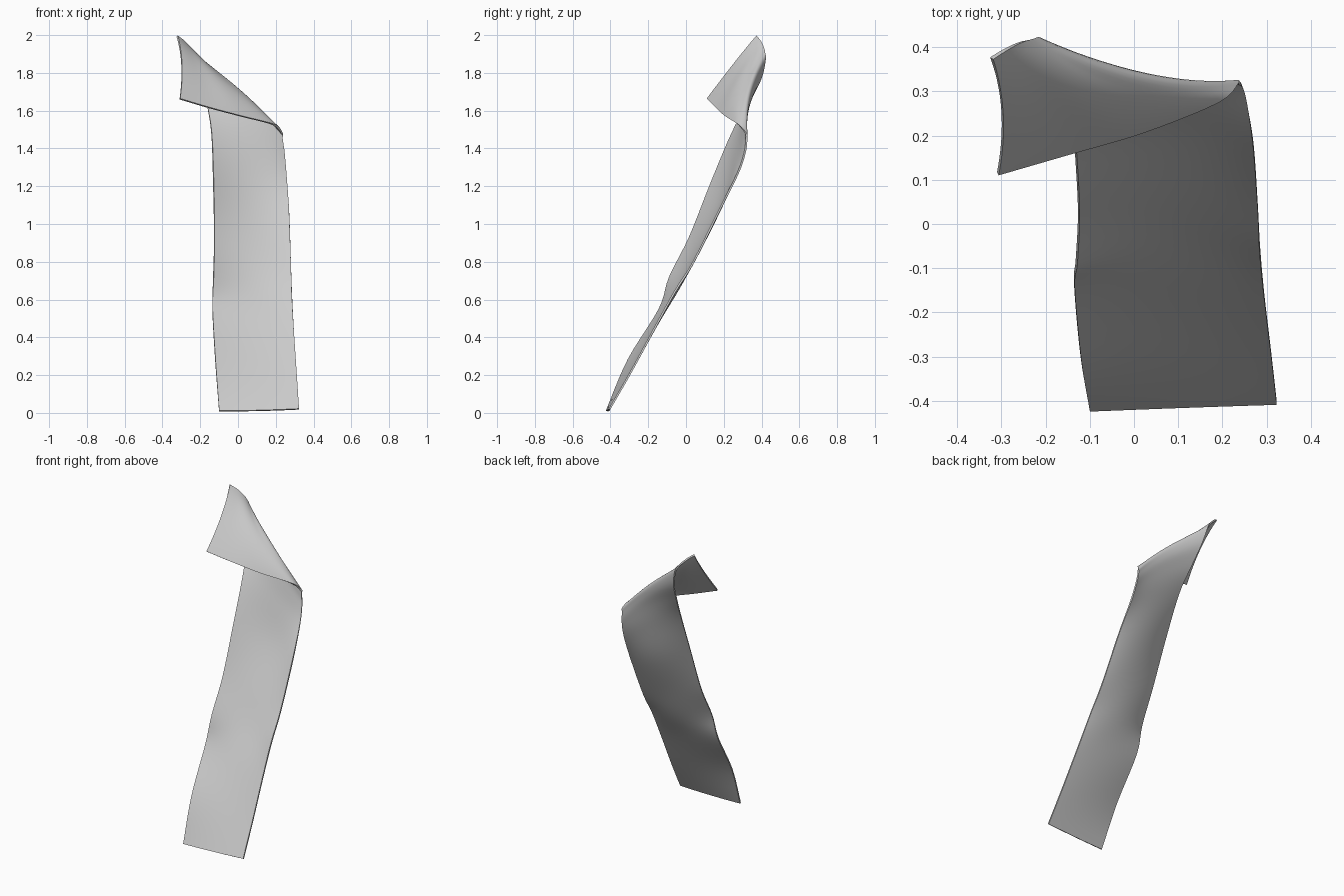
import bpy, bmesh
from mathutils import Vector

if "Cube" in bpy.data.objects:
    bpy.data.objects.remove(bpy.data.objects["Cube"])

# Guide rails along the cloth: left edge, centre line, right edge.
# Matching entries share a row, so row 9 follows the diagonal fold.
LEFT = [(-.10, -.42, .01), (-.12, -.305, .28), (-.135, -.14, .55), (-.13, -.085, .72),
        (-.125, .02, .93), (-.13, .135, 1.22), (-.14, .245, 1.48), (-.165, .33, 1.64),
        (-.19, .395, 1.77), (-.215, .418, 1.87), (-.235, .417, 1.91), (-.26, .41, 1.94),
        (-.29, .395, 1.97), (-.322, .375, 1.995)]
MID = [(.11, -.412, .012), (.095, -.285, .25), (.08, -.14, .50), (.08, -.035, .68),
       (.08, .06, .87), (.08, .195, 1.15), (.07, .268, 1.38), (.06, .308, 1.53),
       (.045, .33, 1.62), (.025, .333, 1.69), (-.02, .305, 1.715), (-.10, .28, 1.75),
       (-.20, .265, 1.79), (-.298, .25, 1.84)]
RIGHT = [(.323, -.405, .02), (.31, -.29, .22), (.295, -.165, .45), (.285, -.06, .64),
         (.28, .04, .80), (.27, .18, 1.08), (.255, .275, 1.27), (.245, .312, 1.38),
         (.236, .320, 1.45), (.234, .317, 1.478), (.19, .278, 1.525), (.02, .21, 1.57),
         (-.15, .16, 1.615), (-.308, .114, 1.662)]
STEPS, COLS, THICK = 5, 20, 0.01


def smooth_rail(points):
    """Catmull-Rom spline through the points."""
    p = [Vector(q) for q in points]
    p = [2 * p[0] - p[1]] + p + [2 * p[-1] - p[-2]]
    out = []
    for i in range(1, len(p) - 2):
        a, b, c, d = p[i - 1:i + 3]
        for k in range(STEPS):
            t = k / STEPS
            out.append(0.5 * (2 * b + (c - a) * t + (2 * a - 5 * b + 4 * c - d) * t * t
                              + (3 * b - a - 3 * c + d) * t ** 3))
    return out + [p[-2]]


# Cloth sheet lofted across the three rails
bm = bmesh.new()
rows = []
for l, m, r in zip(smooth_rail(LEFT), smooth_rail(MID), smooth_rail(RIGHT)):
    row = []
    for j in range(COLS + 1):
        u = j / COLS
        row.append(bm.verts.new(l * (1 - u) * (1 - 2 * u) + m * 4 * u * (1 - u) + r * u * (2 * u - 1)))
    rows.append(row)
for a, b in zip(rows, rows[1:]):
    for j in range(COLS):
        bm.faces.new((a[j], a[j + 1], b[j + 1], b[j]))
mesh = bpy.data.meshes.new("folded_cloth")
bm.to_mesh(mesh)
bm.free()
cloth = bpy.data.objects.new("folded_cloth", mesh)
bpy.context.collection.objects.link(cloth)

# Fabric thickness
solid = cloth.modifiers.new("thickness", 'SOLIDIFY')
solid.thickness = THICK
solid.offset = 0

bpy.context.view_layer.objects.active = cloth
cloth.select_set(True)
bpy.ops.object.modifier_apply(modifier=solid.name)
bpy.ops.object.shade_smooth_by_angle(angle=0.9)
